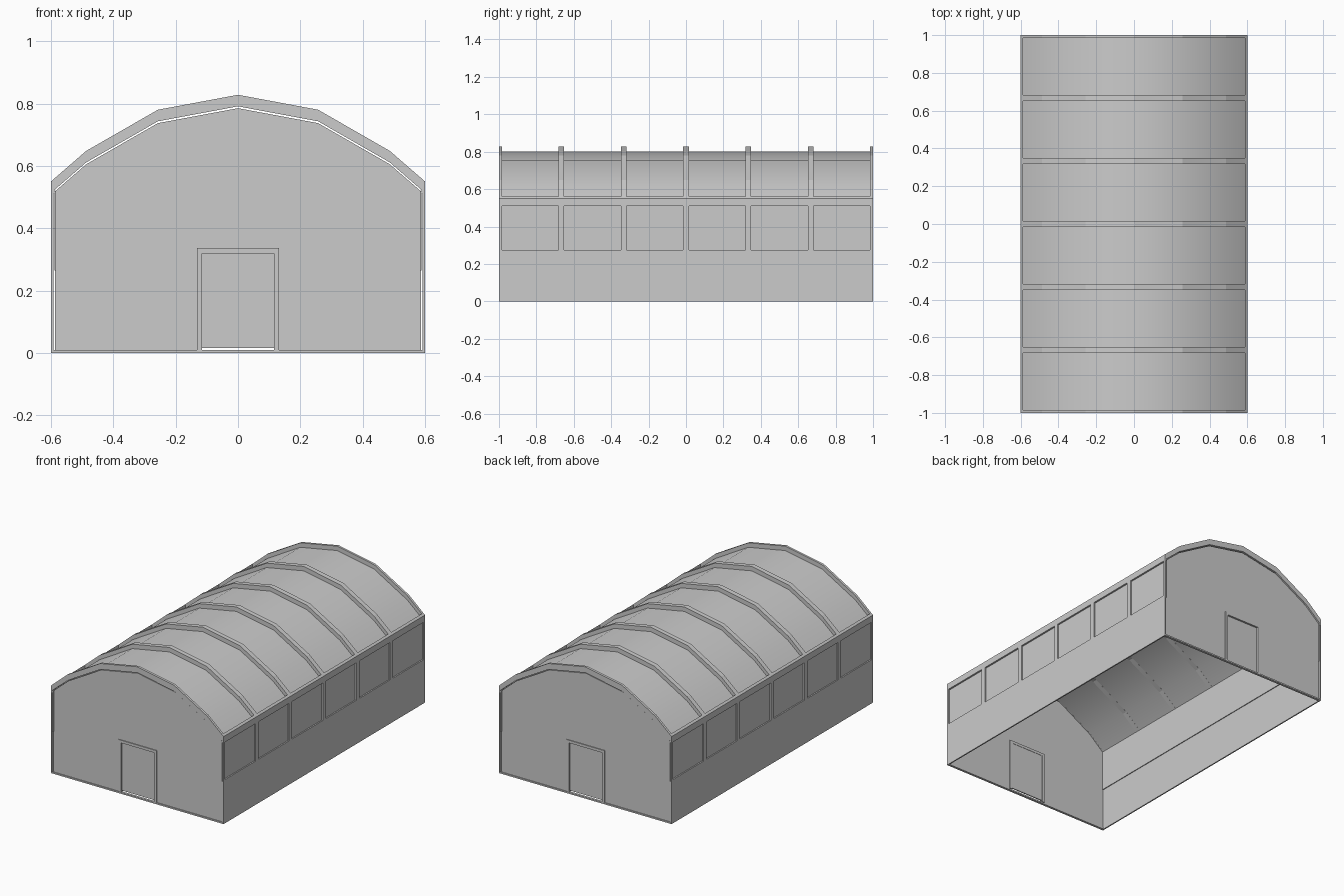
import bpy, bmesh

if "Cube" in bpy.data.objects:
    bpy.data.objects.remove(bpy.data.objects["Cube"])

# right half of the roof line, eave to ridge (x, z)
ARC = [(0.6, 0.55), (0.487, 0.648), (0.257, 0.78), (0, 0.828)]


def full(half):
    """Mirror a half profile that ends on the centre line."""
    return half + [(-x, z) for x, z in reversed(half) if x > 0]


def drop(d, edge=0.6):
    """Roof line lowered by d and trimmed at x = edge."""
    slope = (ARC[1][1] - ARC[0][1]) / (0.6 - ARC[1][0])
    half = [(edge, ARC[0][1] + (0.6 - edge) * slope - d)]
    return full(half + [(x, z - d) for x, z in ARC[1:]])


def extrude(name, pts, y0, y1):
    """Solid from an x/z outline between two y positions."""
    bm = bmesh.new()
    face = bm.faces.new([bm.verts.new((x, y0, z)) for x, z in pts])
    top = bmesh.ops.extrude_face_region(bm, geom=[face])
    moved = [v for v in top["geom"] if isinstance(v, bmesh.types.BMVert)]
    bmesh.ops.translate(bm, verts=moved, vec=(0, y1 - y0, 0))
    bmesh.ops.recalc_face_normals(bm, faces=bm.faces)
    mesh = bpy.data.meshes.new(name)
    bm.to_mesh(mesh)
    bm.free()
    obj = bpy.data.objects.new(name, mesh)
    bpy.context.collection.objects.link(obj)
    return obj


def box(name, x0, x1, y0, y1, z0, z1):
    return extrude(name, [(x0, z0), (x1, z0), (x1, z1), (x0, z1)], y0, y1)


# rib and bay spacing along the length
ribs = []
for i in range(7):
    c = -1 + i / 3
    ribs.append((max(c - 0.015, -1), min(c + 0.015, 1)))

# arched roof ribs
for y0, y1 in ribs:
    extrude("roof_rib", drop(0) + drop(0.037)[::-1], y0, y1)

# curved roof sheet between the ribs
roof = extrude("roof_sheet", drop(0.028, 0.59) + drop(0.0365, 0.59)[::-1], -0.986, 0.986)
bpy.context.view_layer.objects.active = roof
roof.select_set(True)
bpy.ops.object.shade_smooth_by_angle(angle=0.6)

# long side walls with recessed windows
for s in (-1, 1):
    a, b = sorted((s * 0.592, s * 0.6))
    box("side_wall", a, b, -1, 1, 0, 0.275)
    extrude("eave_beam", [(s * 0.588, 0.51), (s * 0.6, 0.51), (s * 0.6, 0.55),
                          (s * 0.588, 0.5604)], -1, 1)
    for y0, y1 in ribs:
        h0, h1 = max(y0, -1), min(y1, 1)
        box("window_post", a, b, h0, h1, 0.275, 0.51)
    p, q = sorted((s * 0.584, s * 0.589))
    for (_, y0), (y1, _) in zip(ribs, ribs[1:]):
        box("window_pane", p, q, y0 - 0.015, y1 + 0.015, 0.265, 0.52)

# gable walls with door, same at both ends
for s in (-1, 1):
    gable = drop(0.043, 0.587)
    notch = [(-0.587, 0.008), (-0.132, 0.008), (-0.132, 0.336),
             (0.132, 0.336), (0.132, 0.008), (0.587, 0.008)]
    extrude("end_wall", gable + notch, s * 0.994, s * 0.985)
    jamb = [(-0.132, 0.008), (-0.132, 0.336), (0.132, 0.336), (0.132, 0.008),
            (0.115, 0.008), (0.115, 0.319), (-0.115, 0.319), (-0.115, 0.008)]
    extrude("door_frame", jamb, s * 0.999, s * 0.978)
    y0, y1 = sorted((s * 0.987, s * 0.98))
    box("door_panel", -0.115, 0.115, y0, y1, 0.015, 0.319)
    y0, y1 = sorted((s * 1.0, s * 0.985))
    box("end_sill", -0.592, 0.592, y0, y1, 0, 0.009)
